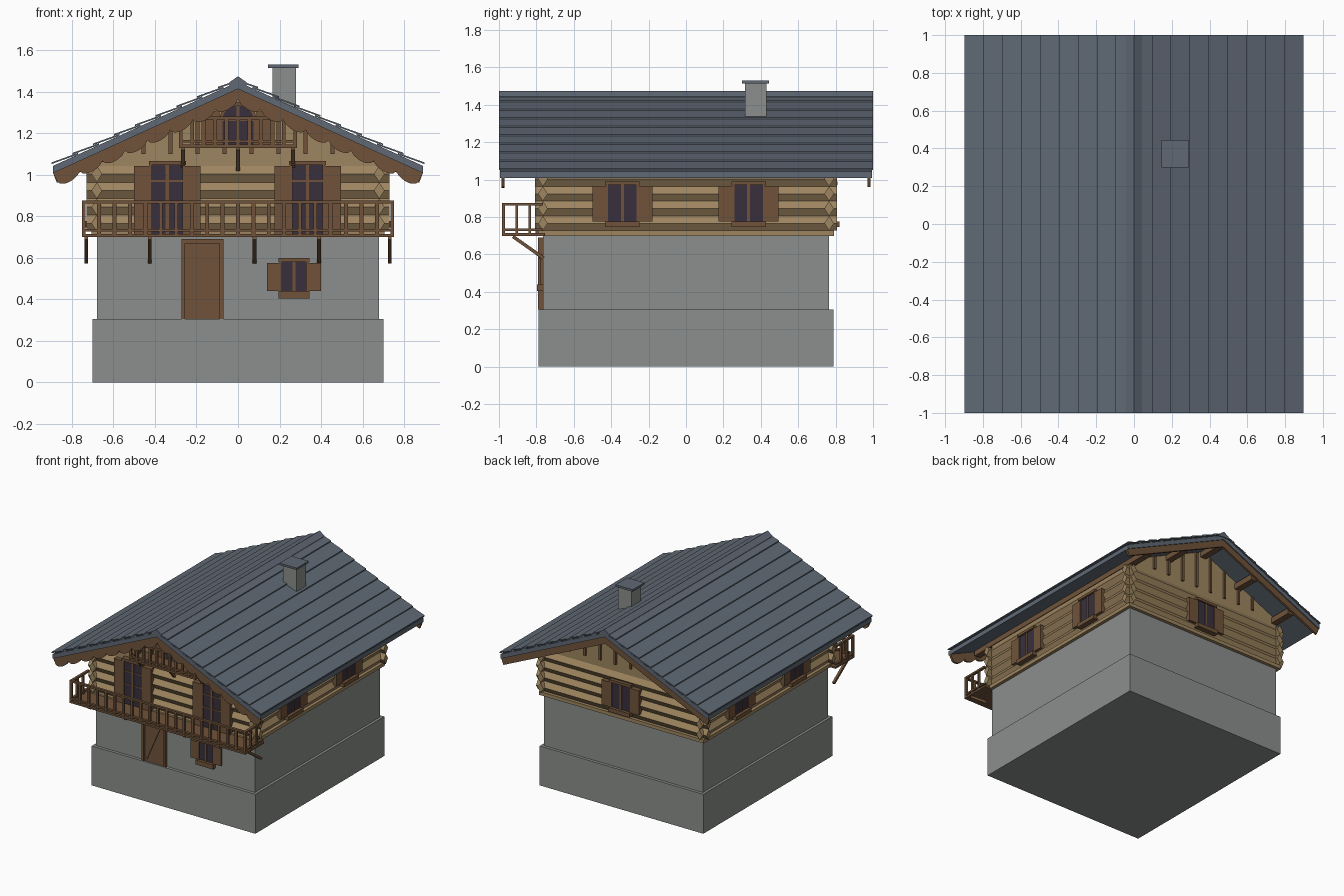
import bpy, bmesh, math
from mathutils import Matrix, Vector

cube = bpy.data.objects.get("Cube")
if cube:
    bpy.data.objects.remove(cube, do_unlink=True)


def material(name, rgb):
    m = bpy.data.materials.new(name)
    m.use_nodes = True
    m.diffuse_color = (*rgb, 1)
    m.node_tree.nodes["Principled BSDF"].inputs["Base Color"].default_value = (*rgb, 1)
    return m


STONE = material("grey plaster", (0.26, 0.275, 0.265))
SLATE = material("blue slate", (0.115, 0.14, 0.175))
TAN = material("light timber", (0.34, 0.235, 0.115))
BROWN = material("brown timber", (0.16, 0.086, 0.042))
GLASS = material("dark glass", (0.04, 0.03, 0.047))


def wall(degrees, dist):
    """Local frame of a wall: x along it, -y outward, z up."""
    return Matrix.Rotation(math.radians(degrees), 4, 'Z') @ Matrix.Translation((0, -dist, 0))


WORLD = Matrix.Identity(4)


def finish(name, bm, mat, frame):
    bm.transform(frame)
    bmesh.ops.recalc_face_normals(bm, faces=bm.faces)
    me = bpy.data.meshes.new(name)
    bm.to_mesh(me)
    bm.free()
    me.materials.append(mat)
    ob = bpy.data.objects.new(name, me)
    bpy.context.collection.objects.link(ob)
    return ob


def boxes(name, mat, items, frame=WORLD):
    """One object from boxes given as (x0, x1, y0, y1, z0, z1)."""
    bm = bmesh.new()
    for x0, x1, y0, y1, z0, z1 in items:
        m = (Matrix.Translation(((x0 + x1) / 2, (y0 + y1) / 2, (z0 + z1) / 2))
             @ Matrix.Diagonal((x1 - x0, y1 - y0, z1 - z0, 1)))
        bmesh.ops.create_cube(bm, size=1, matrix=m)
    return finish(name, bm, mat, frame)


def prisms(name, mat, outlines, y0, y1, frame=WORLD):
    """One object from x-z outlines extruded along y."""
    bm = bmesh.new()
    for pts in outlines:
        f = bm.faces.new([bm.verts.new((x, y0, z)) for x, z in pts])
        ext = bmesh.ops.extrude_face_region(bm, geom=[f])
        bmesh.ops.translate(bm, vec=(0, y1 - y0, 0),
                            verts=[v for v in ext["geom"] if isinstance(v, bmesh.types.BMVert)])
    return finish(name, bm, mat, frame)


def mirrored(pts):
    return [(-x, z) for x, z in pts]


SLOPE = 0.455
FRONT, SIDE = 0.765, 0.68


def under(x):
    return 1.413 - SLOPE * abs(x)


def top(x):
    return under(x) + 0.035


# Masonry
boxes("plinth", STONE, [(-0.7, 0.7, -0.788, 0.788, 0, 0.305)])
boxes("ground_floor", STONE, [(-SIDE, SIDE, -FRONT, FRONT, 0.305, 0.7)])

# Log storey: sill beam, core and diamond-section logs with crossing ends
boxes("sill_beam", TAN, [(-0.705, 0.705, -0.79, 0.79, 0.7, 0.727)])
boxes("log_core", TAN, [(-SIDE, SIDE, -FRONT, FRONT, 0.727, 1.04)])
PITCH = 0.079


def log_outlines(offset):
    out = []
    for i in range(4):
        z = 0.727 + PITCH * (i + 0.5)
        for c in (-offset, offset):
            out.append([(c - 0.026, z), (c, z - PITCH / 2), (c + 0.026, z), (c, z + PITCH / 2)])
    return out


prisms("side_logs", TAN, log_outlines(SIDE), -0.808, 0.808)
prisms("gable_logs", TAN, log_outlines(FRONT), -0.73, 0.73, Matrix.Rotation(math.pi / 2, 4, 'Z'))

# Attic gable boards and battens
prisms("attic", TAN, [[(-SIDE, 1.04), (SIDE, 1.04), (SIDE, under(SIDE)), (0, under(0)),
                       (-SIDE, under(SIDE))]], -FRONT, FRONT)
for name, a in (("front_battens", 0), ("back_battens", 180)):
    boxes(name, BROWN, [(x - 0.009, x + 0.009, -0.014, 0.01, 1.1, under(abs(x) + 0.009))
                        for x in [(i - 3.5) * 0.13 for i in range(8)]], wall(a, FRONT))

# Roof: slab, overlapping slate courses, ridge cap
half = [(0, under(0)), (0.89, under(0.89)), (0.89, top(0.89)), (0, top(0))]
prisms("roof_slab", SLATE, [half, mirrored(half)], -0.995, 0.995)
courses = []
for i in range(9):
    a, b = max(0, 0.1 * i - 0.03), 0.1 * (i + 1) - 0.003
    strip = [(a, top(a)), (b, top(b) + 0.012), (b, top(b) + 0.02), (a, top(a) + 0.008)]
    courses += [strip, mirrored(strip)]
prisms("roof_courses", SLATE, courses, -1, 1)
prisms("ridge_cap", SLATE, [[(0, 1.474), (0.042, 1.445), (0.042, 1.425), (0, 1.43),
                             (-0.042, 1.425), (-0.042, 1.445)]], -1, 1)

# Purlins under the roof
boxes("purlins", BROWN, [(x - 0.025, x + 0.025, -0.95, 0.95, under(abs(x) + 0.025) - 0.04,
                          under(abs(x) + 0.025) + 0.005) for x in (-0.66, -0.32, 0, 0.32, 0.66)])

# Bargeboards: scalloped at the front, plain at the back
plain = [(0, under(0)), (0.89, under(0.89)), (0.872, under(0.872) - 0.055), (0, under(0) - 0.055)]
prisms("back_bargeboard", BROWN, [plain, mirrored(plain)], 0.97, 0.987)
lower = []
for i in range(64, -1, -1):
    x = 0.87 * i / 64
    lower.append((x, under(x) - 0.05 - 0.028 * abs(math.sin(math.pi * i / 8)) ** 0.6))
scalloped = [(0, under(0)), (0.89, under(0.89))] + lower
prisms("front_bargeboard", BROWN, [scalloped, mirrored(scalloped)], -0.987, -0.97)

# Chimney
boxes("chimney", STONE, [(0.165, 0.28, 0.315, 0.43, 1.28, 1.515)])
boxes("chimney_cap", SLATE, [(0.145, 0.292, 0.3, 0.445, 1.515, 1.53)])


# Shuttered windows
def window(name, frame, c, z0, z1, w, shutter, sill=0.03, bars=()):
    """Opening of half width w from z0 to z1, with frame, bars, sill and shutters."""
    boxes(name + "_glass", GLASS, [(c - w, c + w, -0.008, 0.02, z0, z1)], frame)
    trim = [(c - w, c - w + 0.012, -0.016, 0.02, z0, z1), (c + w - 0.012, c + w, -0.016, 0.02, z0, z1),
            (c - 0.008, c + 0.008, -0.014, 0.02, z0, z1),
            (c - w - 0.004, c + w + 0.004, -0.022, 0.02, z1 - 0.004, z1 + 0.016)]
    trim += [(c - w, c + w, -0.012, 0.02, z - 0.004, z + 0.004) for z in bars]
    if sill:
        trim.append((c - w - 0.004, c + w + 0.004, -0.032, 0.02, z0 - sill, z0))
    boxes(name + "_frame", BROWN, trim, frame)
    boxes(name + "_shutters", BROWN, [(c - w - shutter, c - w, -0.016, 0.02, z0, z1 - 0.008),
                                      (c + w, c + w + shutter, -0.016, 0.02, z0, z1 - 0.008)], frame)


window("ground_window", wall(0, FRONT), 0.27, 0.44, 0.583, 0.07, 0.06, 0.035)
for name, c in (("right_balcony_door", -0.34), ("left_balcony_door", 0.335)):
    window(name, wall(0, 0.788), c, 0.715, 1.05, 0.085, 0.075, 0, (0.87, 0.97))
for side, a in (("left", 90), ("right", -90)):
    for i, c in enumerate((-0.34, 0.335)):
        window(f"{side}_window_{i + 1}", wall(a, 0.703), c, 0.777, 0.975, 0.088, 0.072)
window("back_window", wall(180, 0.788), 0, 0.777, 0.975, 0.088, 0.072)


# Arched attic window with shaped shutters
def arch(w, spring, rise, base=1.14):
    return [(-w, base), (w, base)] + [(w * math.cos(math.pi * i / 12), spring + rise * math.sin(math.pi * i / 12))
                                      for i in range(13)]


gable = wall(0, FRONT)
prisms("attic_window_frame", BROWN, [arch(0.088, 1.265, 0.085)], -0.014, 0.01, gable)
prisms("attic_window_glass", GLASS, [arch(0.074, 1.265, 0.07)], -0.018, 0, gable)
boxes("attic_window_bars", BROWN, [(-0.007, 0.007, -0.023, 0, 1.14, 1.335),
                                   (-0.074, 0.074, -0.021, 0, 1.26, 1.268)], gable)
shutter = [(0.088, 1.14), (0.16, 1.14), (0.16, 1.255), (0.142, 1.29), (0.088, 1.318)]
prisms("attic_shutters", BROWN, [shutter, mirrored(shutter)], -0.018, 0.01, gable)

# Entrance door with frame and diagonal brace
door_wall = wall(0, FRONT)
boxes("door_frame", BROWN, [(-0.272, -0.255, -0.025, 0.01, 0.305, 0.69), (-0.088, -0.071, -0.025, 0.01, 0.305, 0.69),
                            (-0.272, -0.071, -0.025, 0.01, 0.67, 0.69)], door_wall)
boxes("door_panel", BROWN, [(-0.255, -0.088, -0.01, 0.01, 0.305, 0.67)], door_wall)
prisms("door_brace", BROWN, [[(-0.25, 0.32), (-0.235, 0.32), (-0.093, 0.65), (-0.108, 0.65)]],
       -0.017, 0, door_wall)


# Balconies
def balcony(name, hw, depth, z0, height, count, back, brackets, drop):
    y0, zt, p = -back - depth, z0 + height, 0.009
    parts = [(-hw, hw, y0, -back + 0.02, z0, z0 + 0.015)]
    for za, zb in ((z0 + 0.026, z0 + 0.038), (zt - 0.014, zt)):
        parts += [(-hw, hw, y0, y0 + 0.02, za, zb)]
        parts += [(min(s * hw, s * (hw - 0.02)), max(s * hw, s * (hw - 0.02)), y0, -back + 0.01, za, zb)
                  for s in (-1, 1)]
    for i in range(count):
        x = (hw - p) * (2 * i / (count - 1) - 1)
        parts.append((x - p, x + p, y0 + 0.002, y0 + 0.018, z0, zt - 0.005))
    for s in (-1, 1):
        for k in (1, 2):
            x, y = s * (hw - 0.01), y0 + 0.01 + k * depth / 3
            parts.append((x - 0.008, x + 0.008, y - 0.007, y + 0.007, z0, zt - 0.005))
    boxes(name, BROWN, parts)
    # Diagonal brackets, drawn in y-z and stacked along x
    bm = bmesh.new()
    for x in brackets:
        a, b = Vector((x, y0 + 0.06, z0 - 0.004)), Vector((x, -FRONT + 0.004, z0 - drop))
        d = b - a
        m = (Matrix.Translation((a + b) / 2) @ d.to_track_quat('Z', 'X').to_matrix().to_4x4()
             @ Matrix.Diagonal((0.018, 0.018, d.length, 1)))
        bmesh.ops.create_cube(bm, size=1, matrix=m)
    finish(name + "_brackets", bm, BROWN, WORLD)


balcony("main_balcony", 0.752, 0.21, 0.7, 0.175, 21, 0.775, (-0.73, -0.425, 0.08, 0.39, 0.73), 0.12)
balcony("attic_balcony", 0.285, 0.16, 1.13, 0.15, 11, 0.765, (-0.265, 0, 0.265), 0.12)
